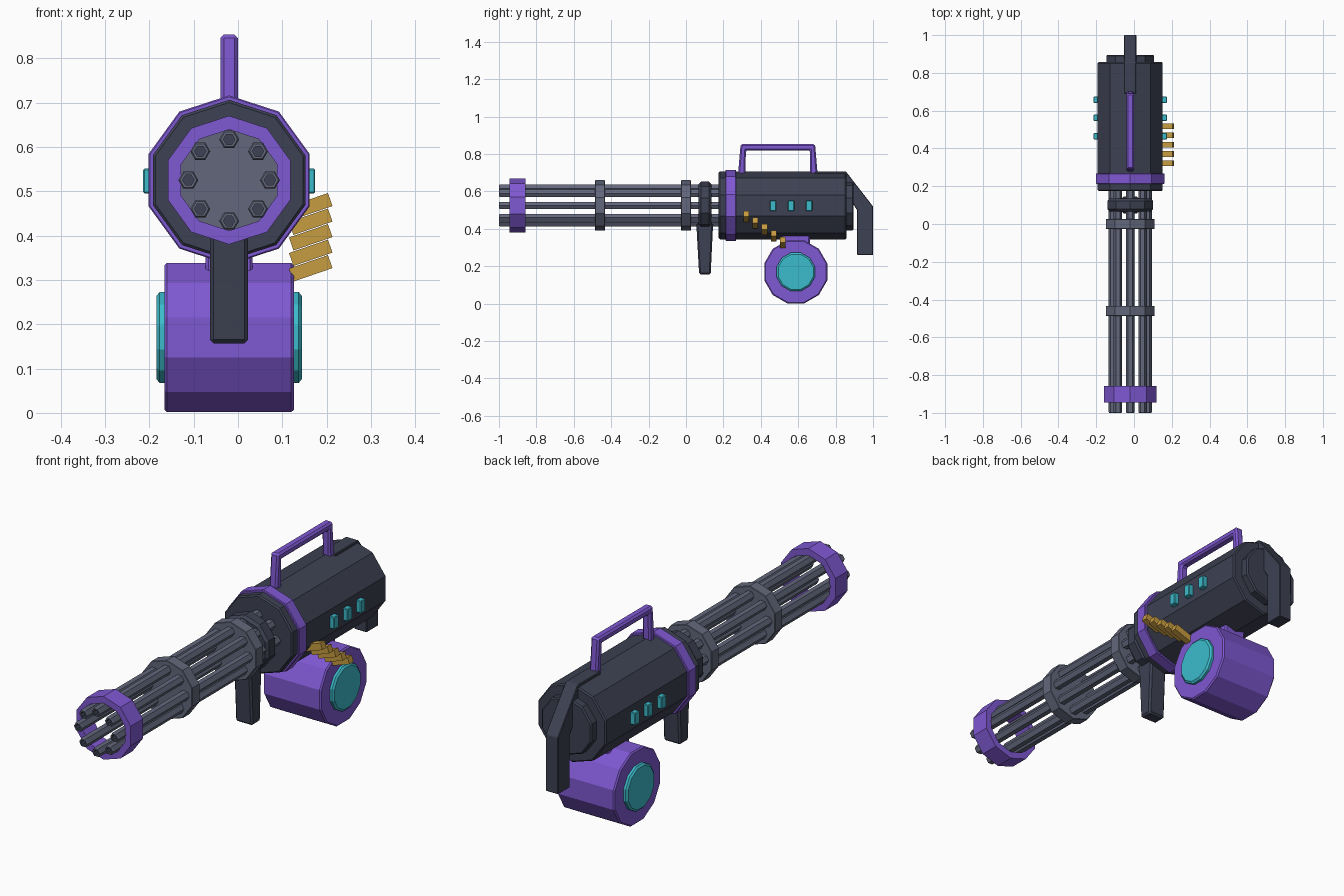
import bpy, bmesh, math
from mathutils import Matrix

cube = bpy.data.objects.get("Cube")
if cube:
    bpy.data.objects.remove(cube, do_unlink=True)

CX, CZ = -0.02, 0.525   # axis of the barrels and body


def material(name, code):
    rgb = [int(code[i:i + 2], 16) / 255 for i in (0, 2, 4)]
    lin = [c / 12.92 if c <= 0.04045 else ((c + 0.055) / 1.055) ** 2.4 for c in rgb]
    m = bpy.data.materials.new(name)
    m.use_nodes = True
    m.diffuse_color = (*lin, 1)
    m.node_tree.nodes["Principled BSDF"].inputs["Base Color"].default_value = (*lin, 1)
    return m


DARK = material("dark_slate", "3D4152")
GREY = material("gun_grey", "62677B")
PURPLE = material("purple", "7F58D2")
TEAL = material("teal", "3CBBCB")
GOLD = material("brass", "C69C40")


def finish(name, bm, mats, bevel=0):
    bmesh.ops.recalc_face_normals(bm, faces=bm.faces)
    mesh = bpy.data.meshes.new(name)
    bm.to_mesh(mesh)
    bm.free()
    for m in mats:
        mesh.materials.append(m)
    ob = bpy.data.objects.new(name, mesh)
    bpy.context.collection.objects.link(ob)
    if bevel:
        mod = ob.modifiers.new("bevel", "BEVEL")
        mod.width = bevel
        mod.segments = 1
        mod.limit_method = "ANGLE"
    return ob


def lathe(name, profile, place, sides, start, mats, tube=False, dark_from=None):
    """Sweep (radius, distance) pairs around an axis; place maps (t, u, v) to xyz."""
    bm = bmesh.new()
    rings = []
    for r, t in profile:
        angles = [math.radians(start) + math.tau * i / sides for i in range(sides)]
        rings.append([bm.verts.new(place(t, r * math.cos(a), r * math.sin(a))) for a in angles])
    pairs = list(zip(rings, rings[1:]))
    if tube:
        pairs.append((rings[-1], rings[0]))
    for k, (a, b) in enumerate(pairs):
        for i in range(sides):
            j = (i + 1) % sides
            f = bm.faces.new((a[i], a[j], b[j], b[i]))
            f.material_index = int(dark_from is not None and k >= dark_from)
    if not tube:
        bm.faces.new(rings[0])
        bm.faces.new(rings[-1]).material_index = int(dark_from is not None)
    return finish(name, bm, mats)


def along_y(x=CX, z=CZ):
    return lambda t, u, v: (x + u, t, z + v)


def disc_profile(r, a, b, c):
    """Solid cylinder with chamfered rims."""
    return [(r - c, a), (r, a + c), (r, b - c), (r - c, b)]


def decagon(name, r, a, b, mat, c=0.006):
    return lathe(name, disc_profile(r, a, b, c), along_y(), 10, 90, [mat])


def plate(name, outline, width, mat, bevel):
    """Extrude a (y, z) outline across x, centred on the model axis."""
    bm = bmesh.new()
    sides = [[bm.verts.new((CX + s * width / 2, y, z)) for y, z in outline] for s in (-1, 1)]
    n = len(outline)
    for side in sides:
        bm.faces.new(side)
    for i in range(n):
        j = (i + 1) % n
        bm.faces.new((sides[0][i], sides[0][j], sides[1][j], sides[1][i]))
    return finish(name, bm, [mat], bevel)


def box(name, centre, size, mat, bevel=0, tilt=0):
    bm = bmesh.new()
    bmesh.ops.create_cube(bm, size=1, matrix=Matrix.Translation(centre)
                          @ Matrix.Rotation(math.radians(tilt), 4, "Y")
                          @ Matrix.Diagonal((*size, 1)))
    return finish(name, bm, [mat], bevel)


# Barrels with dark bores
for i in range(8):
    a = math.tau * i / 8
    lathe(f"barrel_{i + 1}",
          [(0.0225, 0.2), (0.0225, -0.995), (0.019, -1.0), (0.013, -1.0), (0.013, -0.96)],
          along_y(CX + 0.092 * math.cos(a), CZ + 0.092 * math.sin(a)),
          6, 0, [GREY, DARK], dark_from=3)

# Barrel clamps and open muzzle ring
decagon("middle_clamp", 0.135, -0.487, -0.433, GREY, 0.002)
decagon("rear_clamp", 0.135, -0.027, 0.027, GREY, 0.002)
lathe("muzzle_ring", [(0.145, -0.945), (0.145, -0.857), (0.114, -0.857), (0.114, -0.945)],
      along_y(), 10, 90, [PURPLE], tube=True)

# Front grip and its collar
decagon("grip_collar", 0.127, 0.067, 0.135, DARK, 0.012)
plate("front_grip", [(0.055, 0.43), (0.145, 0.43), (0.132, 0.157), (0.07, 0.157)],
      0.086, DARK, 0.008)

# Body
decagon("body", 0.181, 0.175, 0.857, DARK)
decagon("body_band", 0.191, 0.212, 0.268, PURPLE, 0.003)
decagon("rear_cap", 0.133, 0.85, 0.895, DARK, 0.006)

# Rear stock
plate("rear_stock", [(0.69, 0.707), (0.855, 0.707), (1.0, 0.52), (1.0, 0.26),
                     (0.915, 0.26), (0.915, 0.5), (0.85, 0.6), (0.69, 0.6)],
      0.064, DARK, 0.003)

# Carry handle
plate("carry_handle", [(0.278, 0.69), (0.292, 0.853), (0.69, 0.853), (0.704, 0.69),
                       (0.664, 0.69), (0.662, 0.82), (0.32, 0.82), (0.318, 0.69)],
      0.04, PURPLE, 0.008)

# Side lights, mirrored
for side, label in ((-1, "right"), (1, "left")):
    for i, y in enumerate((0.465, 0.562, 0.658)):
        box(f"{label}_light_{i + 1}", (CX + side * 0.178, y, 0.523),
            (0.032, 0.034, 0.056), TEAL, 0.003)

# Ammo drum with round end plates
def along_x(t, u, v):
    return (CX + t, 0.587 + u, 0.17 + v)


lathe("ammo_drum", disc_profile(0.1745, -0.146, 0.146, 0.006), along_x, 12, 15, [PURPLE])
for side, label in ((-1, "right"), (1, "left")):
    profile = [(0.106, side * 0.14), (0.106, side * 0.157), (0.097, side * 0.164)]
    lathe(f"{label}_drum_plate", profile, along_x, 12, 15, [TEAL])
box("drum_mount", (CX, 0.587, 0.345), (0.106, 0.15, 0.06), PURPLE, 0.006)

# Ammo feed running from body to drum
for i in range(5):
    box(f"cartridge_{i + 1}", (0.164, 0.322 + 0.049 * i, 0.466 - 0.035 * i),
        (0.093, 0.03, 0.031), GOLD, tilt=-19)
